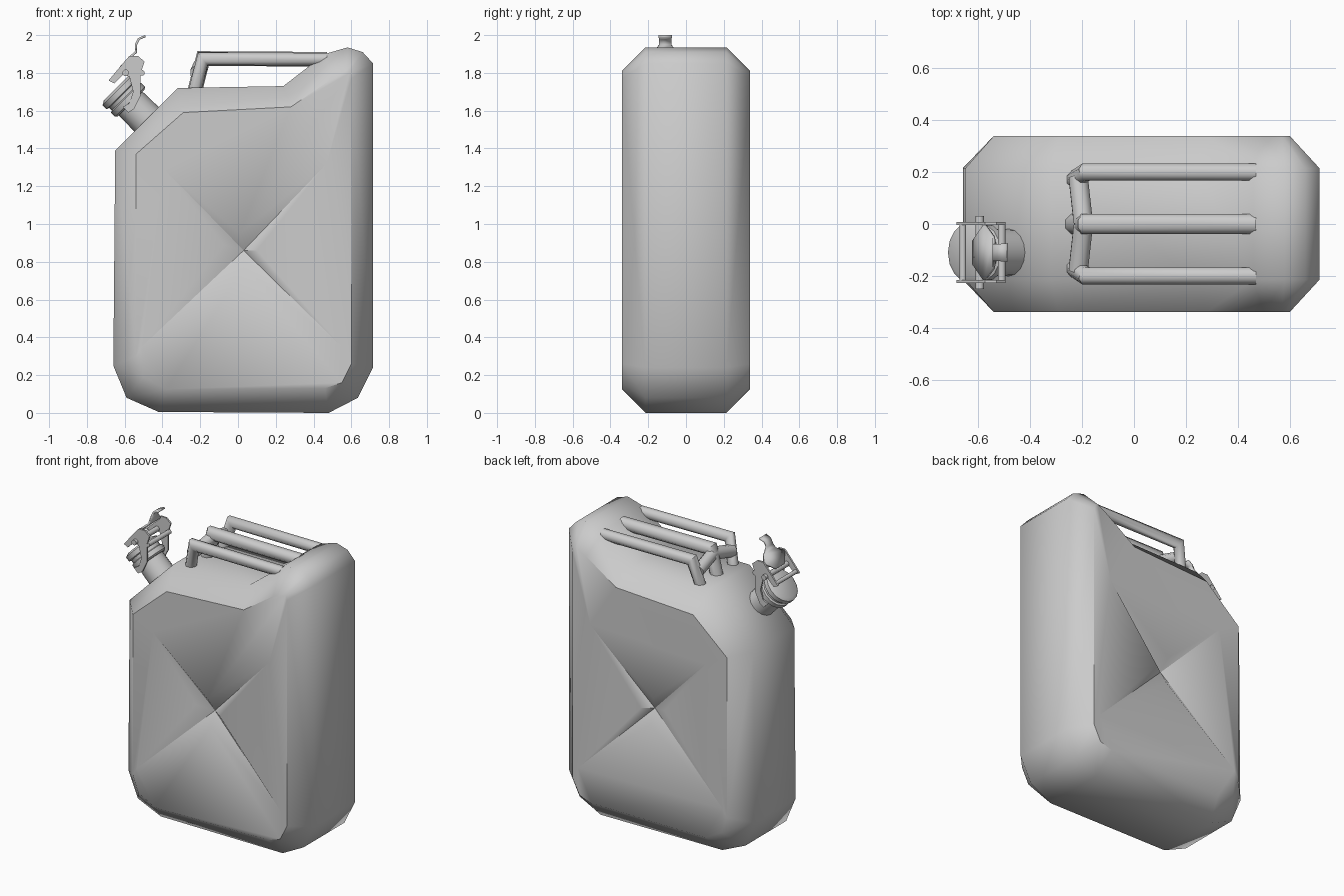
import bpy, bmesh, math
from mathutils import Vector

if "Cube" in bpy.data.objects:
    bpy.data.objects.remove(bpy.data.objects["Cube"])


def make(name, bm, angle=35):
    bmesh.ops.recalc_face_normals(bm, faces=bm.faces)
    me = bpy.data.meshes.new(name)
    bm.to_mesh(me)
    bm.free()
    ob = bpy.data.objects.new(name, me)
    bpy.context.collection.objects.link(ob)
    bpy.ops.object.select_all(action='DESELECT')
    ob.select_set(True)
    bpy.context.view_layer.objects.active = ob
    bpy.ops.object.shade_smooth_by_angle(angle=math.radians(angle))
    return ob


def lathe(name, start, axis, profile, sides=16):
    # Closed solid of revolution: profile is (radius, distance along axis)
    bm = bmesh.new()
    rot = Vector((0, 0, 1)).rotation_difference(Vector(axis).normalized())
    rings = []
    for r, h in profile:
        rings.append([bm.verts.new(Vector(start) + rot @ Vector((
            r * math.cos(2 * math.pi * i / sides), r * math.sin(2 * math.pi * i / sides), h)))
            for i in range(sides)])
    for a, b in zip(rings, rings[1:]):
        for i in range(sides):
            j = (i + 1) % sides
            bm.faces.new((a[i], a[j], b[j], b[i]))
    bm.faces.new(rings[0])
    bm.faces.new(rings[-1])
    return make(name, bm, 40)


def tube(name, pts, radius, sides=8):
    # Mitred round tube along a path
    bm = bmesh.new()
    pts = [Vector(p) for p in pts]
    rings = []
    for k, p in enumerate(pts):
        d0 = (p - pts[k - 1]).normalized() if k else (pts[1] - p).normalized()
        d1 = (pts[k + 1] - p).normalized() if k < len(pts) - 1 else d0
        n = (d0 + d1).normalized()
        ref = Vector((0, 1, 0)) if abs(n.y) < 0.8 else Vector((1, 0, 0))
        u = (ref - n * ref.dot(n)).normalized()
        w = n.cross(u)
        m = 1 / max(0.6, n.dot(d0))
        rings.append([bm.verts.new(p + radius * (
            u * math.cos(2 * math.pi * (i + .5) / sides) + w * m * math.sin(2 * math.pi * (i + .5) / sides)))
            for i in range(sides)])
    for a, b in zip(rings, rings[1:]):
        for i in range(sides):
            j = (i + 1) % sides
            bm.faces.new((a[i], a[j], b[j], b[i]))
    bm.faces.new(rings[0])
    bm.faces.new(rings[-1])
    return make(name, bm, 50)


def plate(name, outline, y, thick):
    # Flat plate with an x-z outline, extruded along y
    bm = bmesh.new()
    a = [bm.verts.new((x, y - thick / 2, z)) for x, z in outline]
    b = [bm.verts.new((x, y + thick / 2, z)) for x, z in outline]
    bm.faces.new(a)
    bm.faces.new(b)
    for i in range(len(a)):
        j = (i + 1) % len(a)
        bm.faces.new((a[i], a[j], b[j], b[i]))
    return make(name, bm)


# Can body: wide rim profile, smaller side-panel profile, star-shaped pressing
outer = [(-.42, .005), (.48, 0), (.635, .08), (.715, .24), (.715, 1.85), (.66, 1.91), (.58, 1.935),
         (.46, 1.90), (.24, 1.73), (-.32, 1.72), (-.65, 1.39), (-.66, .25), (-.59, .08)]
inner = [(-.38, .125), (.46, .13), (.55, .16), (.60, .26), (.60, 1.77), (.59, 1.80), (.57, 1.81),
         (.50, 1.77), (.28, 1.62), (-.29, 1.59), (-.54, 1.37), (-.54, .30), (-.50, .19)]
tips = [(.56, .34), (.47, 1.32), (-.39, 1.29), (-.51, .35)]
notches = [(.10, .86), (.01, .95), (-.075, .89), (.03, .77)]
corner = [2, 4, 10, 12]
bm = bmesh.new()
n = len(outer)
rims = {}
for s in (-1, 1):
    rim = rims[s] = [bm.verts.new((x, s * .215, z)) for x, z in outer]
    pan = [bm.verts.new((x, s * .34, z)) for x, z in inner]
    tip = [bm.verts.new((x, s * .34, z)) for x, z in tips]
    notch = [bm.verts.new((x, s * .335, z)) for x, z in notches]
    centre = bm.verts.new((.03, s * .285, .86))
    for i in range(n):
        j = (i + 1) % n
        bm.faces.new((rim[i], rim[j], pan[j], pan[i]))
    for k in range(4):
        m = (k + 1) % 4
        i, side = corner[k], [pan[corner[k]]]
        while i != corner[m]:
            i = (i + 1) % n
            side.append(pan[i])
        bm.faces.new(side + [tip[m], notch[k], tip[k]])
        bm.faces.new((tip[k], notch[k], centre))
        bm.faces.new((notch[k], tip[m], centre))
for i in range(n):
    j = (i + 1) % n
    bm.faces.new((rims[-1][i], rims[-1][j], rims[1][j], rims[1][i]))
make("can_body", bm, 46)

# Three carrying handles, with webs joining their front legs
for label, y in (("front", -.20), ("middle", 0), ("back", .20)):
    tube(f"{label}_handle", [(-.23, y * .85, 1.70), (-.185, y, 1.876), (.47, y, 1.872)],
         .036 if y else .042)
for label, s in (("front", -1), ("back", 1)):
    tube(f"{label}_handle_web", [(-.215, s * .18, 1.80), (-.195, 0, 1.845)], .04)

# Slanted filler neck and cap
d = Vector((-1, 0, 1)).normalized()
lathe("filler_neck", (-.47, -.11, 1.54), d, [(.092, 0), (.088, .17)])
lathe("filler_cap", (-.565, -.11, 1.64), d,
      [(.10, 0), (.112, .01), (.112, .04), (.10, .045), (.10, .065), (.115, .07), (.115, .10), (.095, .112)])

# Clamp: hooked side plates, cross pins and thumb lever
hook = [(-.685, 1.76), (-.61, 1.85), (-.575, 1.89), (-.53, 1.89), (-.495, 1.86), (-.515, 1.80),
        (-.515, 1.68), (-.55, 1.61), (-.58, 1.59), (-.61, 1.62), (-.575, 1.64), (-.555, 1.70),
        (-.575, 1.78), (-.61, 1.79), (-.655, 1.745)]
for label, y in (("front", -.222), ("back", .002)):
    plate(f"{label}_clamp_hook", hook, y, .012)
for label, x, z, half, r in (("hinge", -.595, 1.80, .14, .018), ("rear", -.51, 1.80, .115, .016),
                             ("outer", -.66, 1.765, .115, .014)):
    tube(f"{label}_clamp_pin", [(x, -.11 - half, z), (x, -.11 + half, z)], r)

# Thumb lever strip, tapering towards its curled tip
bm = bmesh.new()
path = [(-.62, 1.83, .045), (-.575, 1.88, .11), (-.54, 1.91, .06), (-.54, 1.95, .032),
        (-.525, 1.98, .032), (-.49, 1.995, .036)]
rows = [[bm.verts.new((x, -.11 + s * w, z)) for s in (-1, 1)] for x, z, w in path]
for a, b in zip(rows, rows[1:]):
    bm.faces.new((a[0], a[1], b[1], b[0]))
lever = make("thumb_lever", bm)
mod = lever.modifiers.new("thickness", 'SOLIDIFY')
mod.thickness = .012
mod.offset = 0
